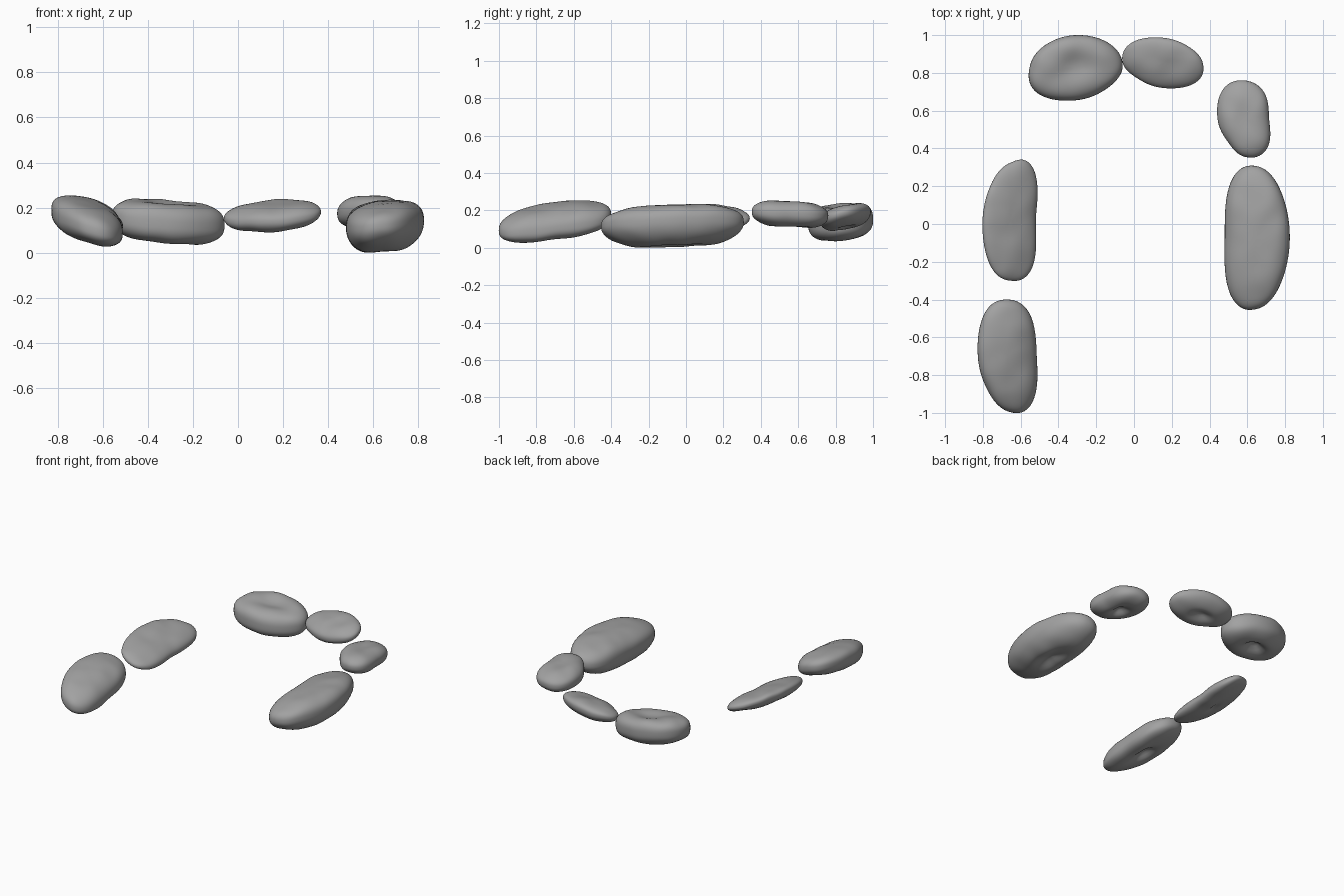
import bpy
import bmesh
from math import cos, sin, pi, exp, floor, hypot
from mathutils import Vector, noise

cube = bpy.data.objects.get("Cube")
if cube:
    bpy.data.objects.remove(cube, do_unlink=True)

# Plain grey stone
stone_grey = bpy.data.materials.new("stone_grey")
stone_grey.use_nodes = True
grey = (0.36, 0.36, 0.36, 1.0)
stone_grey.diffuse_color = grey
shader = stone_grey.node_tree.nodes["Principled BSDF"]
shader.inputs["Base Color"].default_value = grey
shader.inputs["Roughness"].default_value = 0.8

SEGMENTS = 72
RINGS = 40


def outline_radius(radii, angle):
    """Smooth closed interpolation of radii spaced evenly around the stone."""
    count = len(radii)
    place = angle / (2 * pi) * count
    i = floor(place)
    t = place - i
    a, b, c, d = (radii[(i + k) % count] for k in (-1, 0, 1, 2))
    return b + 0.5 * t * (c - a + t * (2*a - 5*b + 4*c - d + t * (3*(b - c) + d - a)))


def pebble(name, centre, half, radii, slope, top, bottom, dish, hollow):
    """Rounded stone: top and bottom are (height, squareness),
    dish and hollow are (depth, width) of the sunken middles."""
    cx, cy, cz = centre

    def point(angle, tilt):
        height, power = top if tilt > 0 else bottom
        depth, width = dish if tilt > 0 else hollow
        r = max(cos(tilt), 0.0) ** power
        z = height * abs(sin(tilt)) ** power - depth * exp(-(r / width) ** 2)
        if tilt <= 0:
            z = -z
        # the sunken middle fades to nothing at the rim
        if r > 0.999:
            z = 0.0
        reach = r * outline_radius(radii, angle)
        u, v = reach * cos(angle), reach * sin(angle)
        x, y = cx + half[0] * u, cy + half[1] * v
        z += cz + slope[0] * u + slope[1] * v
        z += 0.006 * noise.noise(Vector((x, y, z)) * 9)
        return x, y, z

    bm = bmesh.new()
    south = bm.verts.new(point(0, -pi / 2))
    north = bm.verts.new(point(0, pi / 2))
    rings = []
    for j in range(1, RINGS):
        tilt = pi * (j / RINGS - 0.5)
        rings.append([bm.verts.new(point(2 * pi * i / SEGMENTS, tilt))
                      for i in range(SEGMENTS)])
    for i in range(SEGMENTS):
        n = (i + 1) % SEGMENTS
        bm.faces.new((south, rings[0][n], rings[0][i]))
        bm.faces.new((north, rings[-1][i], rings[-1][n]))
        for low, high in zip(rings, rings[1:]):
            bm.faces.new((low[i], low[n], high[n], high[i]))
    for face in bm.faces:
        face.smooth = True
    mesh = bpy.data.meshes.new(name)
    bm.to_mesh(mesh)
    bm.free()
    mesh.materials.append(stone_grey)
    stone = bpy.data.objects.new(name, mesh)
    bpy.context.collection.objects.link(stone)
    return stone


# Right-hand pair of stones
pebble("right_front_stone", (-0.67, -0.7, 0.14), (0.16, 0.3),
       (0.97, 1.05, 1, 1.07, 0.98, 0.89, 0.97, 1.16),
       (-0.04, 0.035), (0.095, 0.8), (0.085, 0.8), (0, 1), (0.05, 0.3))
pebble("right_middle_stone", (-0.655, 0.02, 0.155), (0.15, 0.32),
       (0.9, 1.18, 0.95, 0.9, 0.98, 1.03, 1, 1.1),
       (-0.05, 0.02), (0.055, 0.8), (0.065, 1), (0, 1), (0.015, 0.15))

# Pair of stones across the back
pebble("back_large_stone", (-0.31, 0.83, 0.14), (0.25, 0.17),
       (1, 1.03, 1, 0.94, 0.97, 1.14, 1.03, 0.94),
       (-0.02, 0.015), (0.1, 0.7), (0.1, 0.75), (0.03, 0.5), (0.06, 0.3))
pebble("back_small_stone", (0.155, 0.855, 0.17), (0.215, 0.135),
       (0.97, 0.88, 0.97, 1.1, 1, 0.89, 1, 1.12),
       (0.02, 0.03), (0.055, 0.85), (0.07, 0.9), (0.005, 0.4), (0.03, 0.3))

# Left-hand pair of stones
pebble("left_back_stone", (0.585, 0.555, 0.18), (0.15, 0.205),
       (0.87, 0.98, 1, 1.08, 0.95, 0.83, 0.97, 1.1),
       (0.005, -0.01), (0.075, 0.85), (0.075, 0.8), (0.01, 0.35), (0.045, 0.3))
pebble("left_large_stone", (0.65, -0.07, 0.125), (0.175, 0.38),
       (1, 0.97, 0.99, 1.1, 0.97, 1.13, 1, 0.97),
       (0.015, 0.012), (0.105, 0.75), (0.132, 0.95), (0, 1), (0.045, 0.3))
